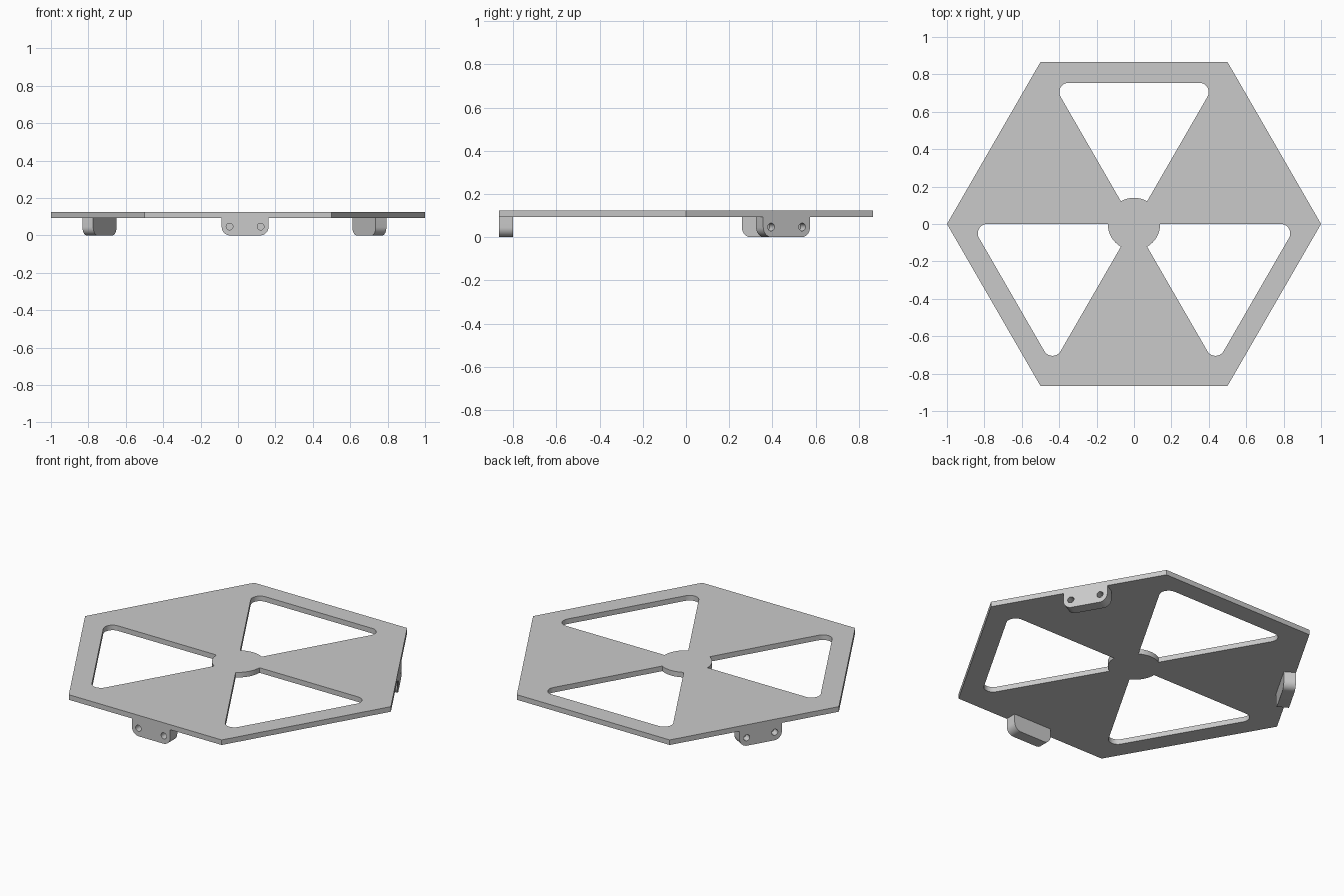
import bpy, bmesh
from math import sin, cos, tan, radians, tau
from mathutils import Matrix

if "Cube" in bpy.data.objects:
    bpy.data.objects.remove(bpy.data.objects["Cube"], do_unlink=True)

PLATE_BOTTOM, PLATE_TOP = 0.094, 0.124
PLATE_DEPTH = PLATE_TOP - PLATE_BOTTOM
APOTHEM = cos(radians(30))
HUB_RADIUS, WINDOW_REACH, WINDOW_FILLET = 0.14, 0.755, 0.05
TAB_WIDTH, TAB_DEPTH, TAB_FILLET, TAB_SHIFT = 0.25, 0.066, 0.045, 0.038
HOLE_RADIUS, HOLE_SPREAD, HOLE_HEIGHT, HOLE_DEPTH = 0.018, 0.083, 0.047, 0.045

grey = bpy.data.materials.new("light grey")
grey.use_nodes = True
grey.diffuse_color = (0.59, 0.59, 0.59, 1)
grey.node_tree.nodes["Principled BSDF"].inputs["Base Color"].default_value = grey.diffuse_color


def arc(cx, cy, r, start, end, steps=10):
    """Points along an arc, angles in degrees."""
    angles = [radians(start + (end - start) * i / steps) for i in range(steps + 1)]
    return [(cx + r * cos(a), cy + r * sin(a)) for a in angles]


def turn(points, degrees):
    c, s = cos(radians(degrees)), sin(radians(degrees))
    return [(x * c - y * s, x * s + y * c) for x, y in points]


def add_loop(bm, points, z):
    verts = [bm.verts.new((x, y, z)) for x, y in points]
    edges = [bm.edges.new((v, verts[i - 1])) for i, v in enumerate(verts)]
    return verts, edges


def pierced_plate(name, outline, holes, depth, hole_depth, matrix):
    """Extrude an outline downward from z = 0; holes go through or stop blind."""
    bm = bmesh.new()
    top_edges, bottom_edges, walls = [], [], []
    for points, drop in [(outline, depth)] + [(hole, hole_depth) for hole in holes]:
        top, edges = add_loop(bm, points, 0)
        low, low_edges = add_loop(bm, points, -drop)
        top_edges += edges
        walls.append((top, low))
        if drop < depth:
            bm.faces.new(low)
        else:
            bottom_edges += low_edges
    for edges in (top_edges, bottom_edges):
        bmesh.ops.triangle_fill(bm, use_beauty=True, use_dissolve=False, edges=edges)
    for top, low in walls:
        for i in range(len(top)):
            bm.faces.new((top[i - 1], top[i], low[i], low[i - 1]))
    bmesh.ops.recalc_face_normals(bm, faces=bm.faces)
    bm.transform(matrix)
    mesh = bpy.data.meshes.new(name)
    bm.to_mesh(mesh)
    bm.free()
    mesh.materials.append(grey)
    obj = bpy.data.objects.new(name, mesh)
    bpy.context.collection.objects.link(obj)
    bpy.ops.object.select_all(action="DESELECT")
    obj.select_set(True)
    bpy.context.view_layer.objects.active = obj
    bpy.ops.object.shade_smooth_by_angle(angle=radians(30))


# Hexagonal plate with three wedge windows around a round hub
hexagon = [(cos(tau * i / 6), sin(tau * i / 6)) for i in range(6)]
slope = tan(radians(30))
fx = WINDOW_REACH * slope - WINDOW_FILLET / slope
fy = WINDOW_REACH - WINDOW_FILLET
window = (arc(0, 0, HUB_RADIUS, 120, 60, 16)
          + arc(fx, fy, WINDOW_FILLET, -30, 90)
          + arc(-fx, fy, WINDOW_FILLET, 90, 210))
windows = [turn(window, angle) for angle in (0, 120, 240)]
pierced_plate("hexagon_plate", hexagon, windows, PLATE_DEPTH, PLATE_DEPTH,
              Matrix.Translation((0, 0, PLATE_TOP)))

# Mounting tabs with rounded lower corners and two blind screw holes
half = TAB_WIDTH / 2
corner = half - TAB_FILLET
tab = ([(half, PLATE_BOTTOM), (-half, PLATE_BOTTOM)]
       + arc(-corner, TAB_FILLET, TAB_FILLET, 180, 270)
       + arc(corner, TAB_FILLET, TAB_FILLET, 270, 360))
screw_holes = [arc(side * HOLE_SPREAD, HOLE_HEIGHT, HOLE_RADIUS, 0, 345, 23) for side in (-1, 1)]
stand_up = Matrix.Translation((TAB_SHIFT, -APOTHEM, 0)) @ Matrix.Rotation(radians(90), 4, "X")
for name, angle in (("front_tab", 0), ("back_left_tab", 120), ("back_right_tab", 240)):
    pierced_plate(name, tab, screw_holes, TAB_DEPTH, HOLE_DEPTH,
                  Matrix.Rotation(radians(angle), 4, "Z") @ stand_up)
